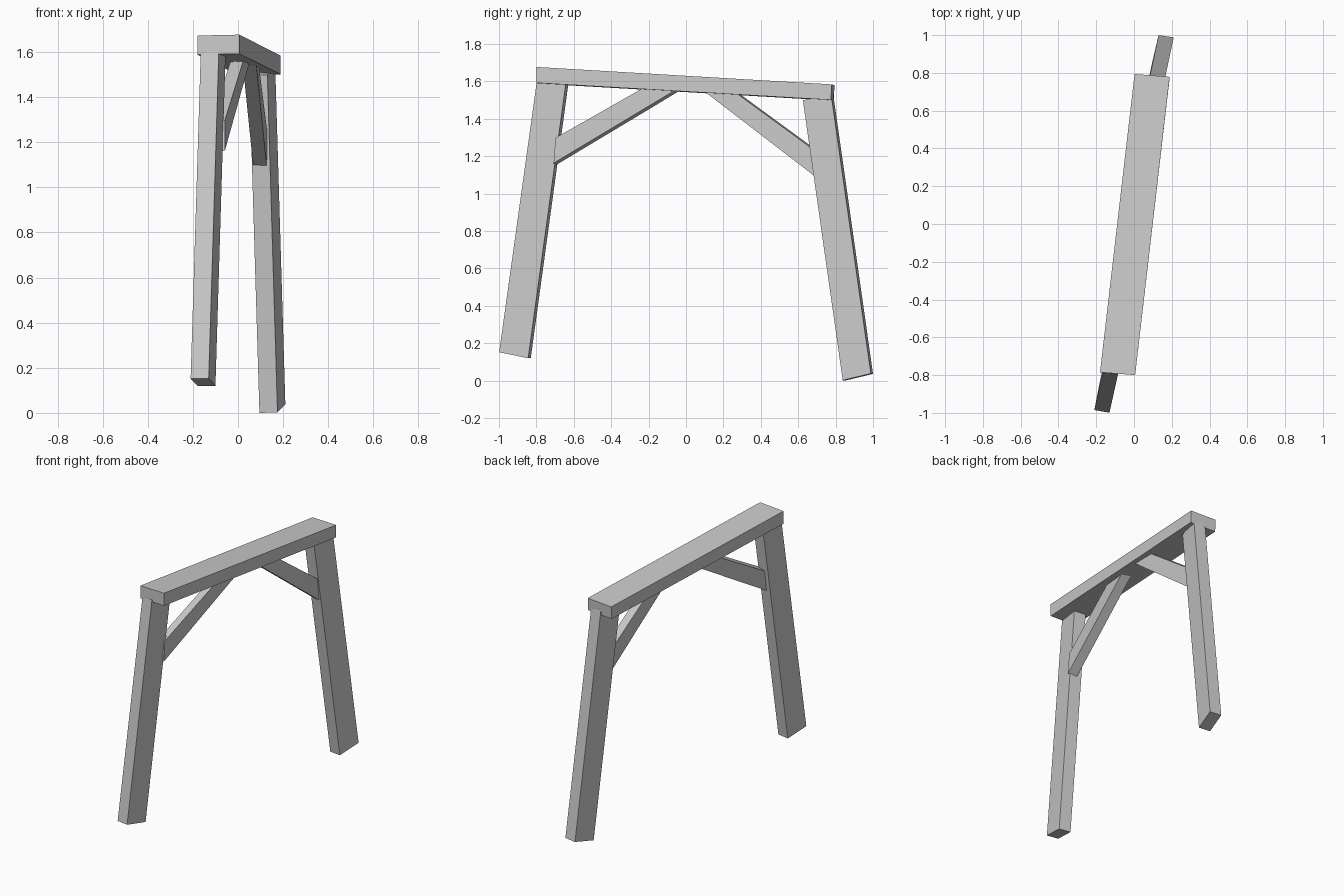
import bpy, bmesh
from mathutils import Vector as V

if "Cube" in bpy.data.objects:
    bpy.data.objects.remove(bpy.data.objects["Cube"])


def timber(name, a, b, w, da, db):
    """Squared timber from corner a to corner b; w = width edge, da/db = depth edge at each end."""
    bm = bmesh.new()
    w = V(w)
    rings = []
    for p, d in ((V(a), V(da)), (V(b), V(db))):
        rings.append([bm.verts.new(q) for q in (p, p + w, p + w + d, p + d)])
    r0, r1 = rings
    bm.faces.new(r0)
    bm.faces.new(r1)
    for i in range(4):
        j = (i + 1) % 4
        bm.faces.new((r0[i], r0[j], r1[j], r1[i]))
    bmesh.ops.recalc_face_normals(bm, faces=bm.faces)
    mesh = bpy.data.meshes.new(name)
    bm.to_mesh(mesh)
    bm.free()
    obj = bpy.data.objects.new(name, mesh)
    bpy.context.collection.objects.link(obj)
    return obj


# Sloping top beam
timber("top_beam", (-0.18, -0.785, 1.588), (0.003, 0.79, 1.497),
       (0.186, -0.015, 0.004), (0, 0, 0.085), (0, 0.004, 0.083))

# Splayed legs
timber("front_leg", (-0.21, -0.985, 0.152), (-0.165, -0.783, 1.605),
       (0.08, -0.014, 0), (0.03, 0.155, -0.032), (0.03, 0.155, -0.012))
timber("rear_leg", (0.095, 0.85, 0.0), (0.05, 0.637, 1.497),
       (0.08, -0.012, 0.002), (0.035, 0.15, 0.036), (0.035, 0.15, 0.036))

# Diagonal braces between legs and beam
timber("front_brace", (-0.058, -0.708, 1.163), (0.052, -0.05, 1.558),
       (-0.06, 0.01, -0.012), (0, 0.01, 0.135), (-0.025, -0.165, 0.015))
timber("rear_brace", (0.127, 0.683, 1.097), (0.081, 0.10, 1.545),
       (-0.06, 0.01, 0.002), (0.003, -0.012, 0.146), (0.012, 0.165, -0.005))
